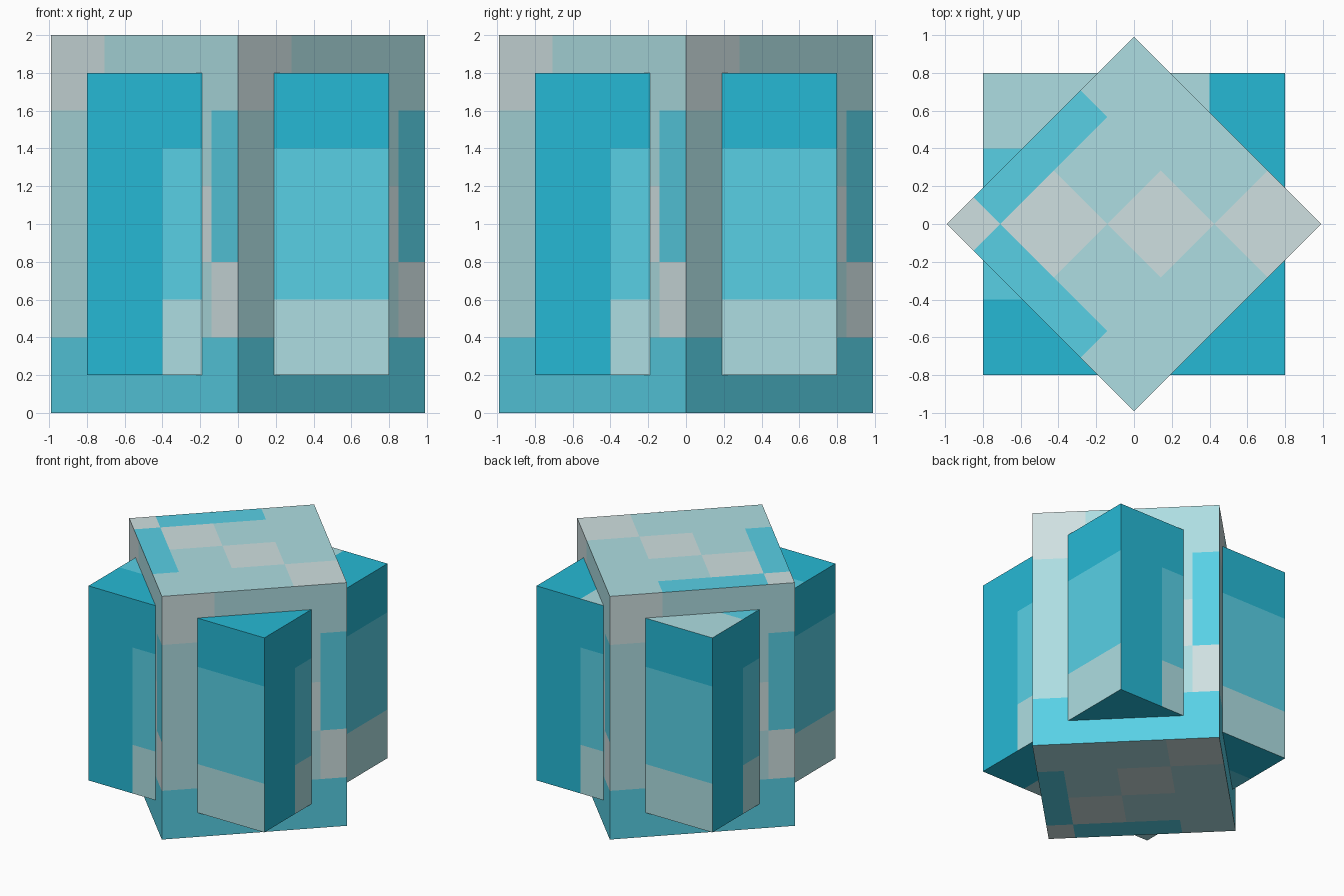
import bpy, bmesh, math
from mathutils import Vector, Matrix

cube = bpy.data.objects.get("Cube")
if cube:
    bpy.data.objects.remove(cube, do_unlink=True)


def material(name, rgb):
    linear = [((c / 255 + 0.055) / 1.055) ** 2.4 for c in rgb] + [1.0]
    mat = bpy.data.materials.new(name)
    mat.use_nodes = True
    mat.diffuse_color = linear
    mat.node_tree.nodes["Principled BSDF"].inputs["Base Color"].default_value = linear
    return mat


MATERIALS = [
    material("pale aqua", (174, 222, 226)),
    material("silver grey", (207, 224, 225)),
    material("sky teal", (88, 208, 229)),
    material("deep teal", (38, 185, 213)),
]
PALE, SILVER, SKY, DEEP = range(4)


def block(name, half, low, high, side_cuts, height_cuts, rule, turn=0.0):
    """Box with faces cut along its pattern lines and coloured by a rule."""
    bm = bmesh.new()
    bmesh.ops.create_cube(bm, size=1)
    bm.transform(Matrix.Translation((0, 0, (low + high) / 2))
                 @ Matrix.Diagonal((2 * half, 2 * half, high - low, 1)))
    cuts = [(axis, v) for axis in (0, 1) for v in side_cuts]
    cuts += [(2, v) for v in height_cuts]
    for axis, value in cuts:
        normal = Vector((0, 0, 0))
        normal[axis] = 1
        bmesh.ops.bisect_plane(bm, geom=bm.verts[:] + bm.edges[:] + bm.faces[:],
                               plane_co=normal * value, plane_no=normal)
    bm.normal_update()
    for face in bm.faces:
        centre, n = face.calc_center_median(), face.normal
        if abs(n.z) > 0.5:
            # The end caps mirror each other front to back
            face.material_index = rule(True, centre.x, centre.y * math.copysign(1, n.z))
        else:
            # Distance to the right across the side, seen from outside
            across = Vector((0, 0, 1)).cross(n).dot(centre)
            face.material_index = rule(False, across, centre.z)
    mesh = bpy.data.meshes.new(name)
    bm.to_mesh(mesh)
    bm.free()
    for mat in MATERIALS:
        mesh.materials.append(mat)
    obj = bpy.data.objects.new(name, mesh)
    obj.rotation_euler.z = turn
    bpy.context.collection.objects.link(obj)
    return obj


def tall_rule(cap, u, v):
    if cap:
        # Chequered diagonal with two edge strips beside the first corner
        p, q = u + 0.7, 0.7 - v
        step_p, step_q = int((p + 0.2) / 0.4), int((q + 0.2) / 0.4)
        if step_p == step_q:
            return SILVER
        return SKY if min(p, q) < 0.2 and max(p, q) < 1 else PALE
    s = u + 0.7
    if v < 0.4:
        return SKY
    if s > 1.2 and v < 1.6:
        return SILVER if v < 0.8 else SKY
    if s < 0.4 and v > 1.6:
        return SILVER
    if 0.8 < s < 1.2 and 0.8 < v < 1.2:
        return SILVER
    return PALE


def wide_rule(cap, u, v):
    if cap:
        if u > 0.4 or v < -0.4:
            return DEEP
        return PALE if v > 0.4 else SKY
    if u < -0.4 or v > 1.4:
        return DEEP
    return SKY if v > 0.6 else PALE


# Tall block turned a quarter of a right angle pair, its corners facing the axes
block("tall_block", 0.7, 0, 2, [i * 0.2 - 0.5 for i in range(6)],
      (0.4, 0.8, 1.2, 1.6), tall_rule, math.radians(45))

# Wider, shorter block whose corners poke out of the tall one
block("wide_block", 0.8, 0.2, 1.8, (-0.4, 0.4), (0.6, 1.4), wide_rule)
